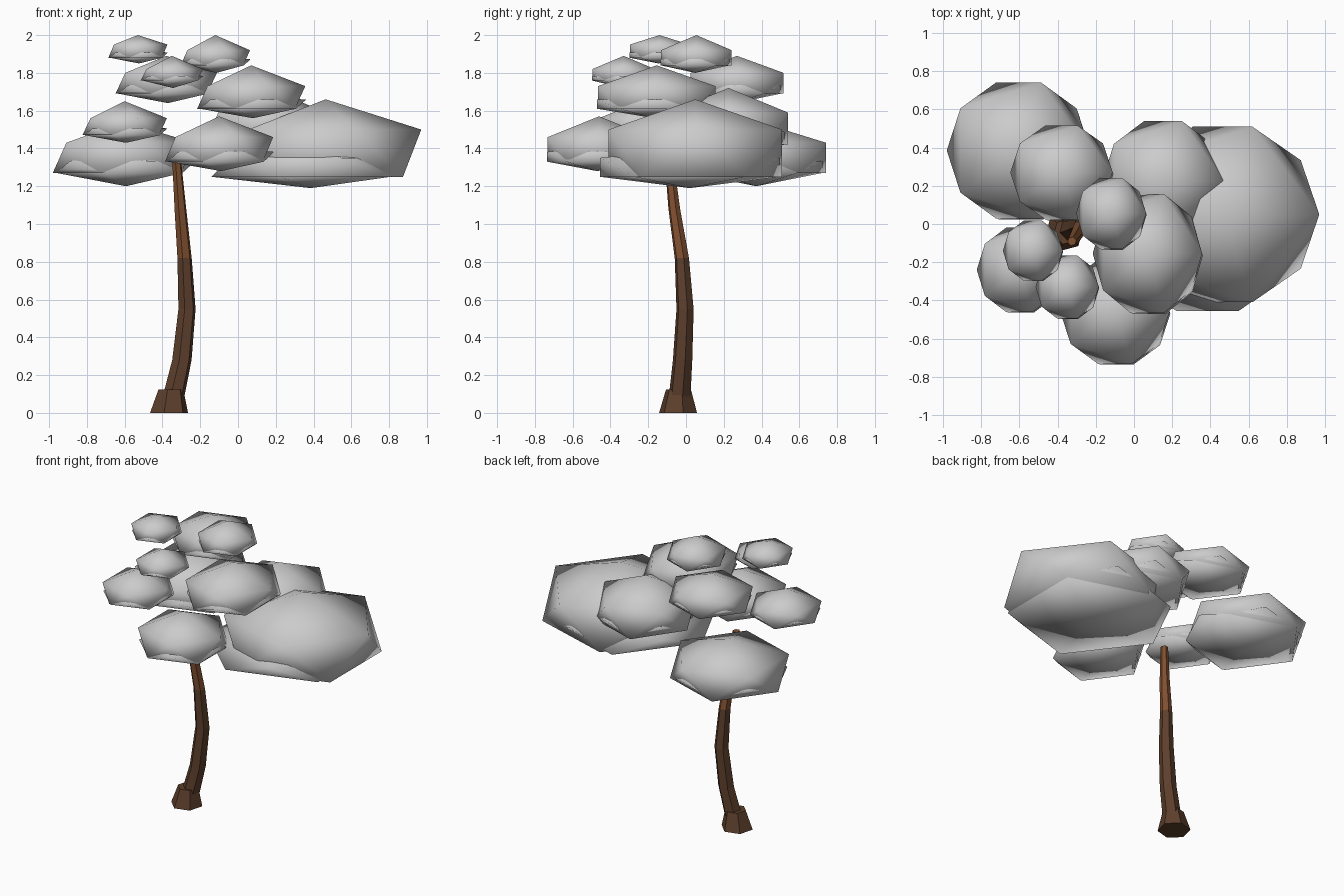
import bpy, bmesh, math
from mathutils import Vector

if "Cube" in bpy.data.objects:
    bpy.data.objects.remove(bpy.data.objects["Cube"])


def link(name, bm, smooth, mat=None):
    me = bpy.data.meshes.new(name)
    bm.to_mesh(me)
    bm.free()
    for p in me.polygons:
        p.use_smooth = smooth
    ob = bpy.data.objects.new(name, me)
    bpy.context.collection.objects.link(ob)
    if mat:
        me.materials.append(mat)
    return ob


def material(name, rgb):
    m = bpy.data.materials.new(name)
    m.diffuse_color = (*rgb, 1)
    m.use_nodes = True
    m.node_tree.nodes["Principled BSDF"].inputs["Base Color"].default_value = m.diffuse_color
    return m


# Squashed icosahedron: levels are the heights of apex, upper ring, lower ring, bottom
def add_puff(bm, cx, cy, rx, ry, levels):
    top, up, low, bot = levels
    for v in bmesh.ops.create_icosphere(bm, subdivisions=1, radius=1)["verts"]:
        x, y, z = v.co
        h = top if z > .8 else up if z > 0 else low if z > -.8 else bot
        v.co = (cx + x * rx, cy + y * ry, h)


# Foliage clump: a domed shell with a flatter, slightly shifted underside shell
def clump(name, cx, cy, rx, ry, top, up, low, bot, shift=(.03, -.03), grow=.98):
    bm = bmesh.new()
    add_puff(bm, cx, cy, rx, ry, (top, up, low, low + .01))
    d = up - low
    add_puff(bm, cx + shift[0] * rx, cy + shift[1] * ry, rx * grow, ry * grow,
             (low + .6 * d, low + .4 * d, low, bot))
    link(name, bm, True)


clump("foliage_right", .464, .05, .566, .54, 1.66, 1.50, 1.25, 1.19, (-.14, -.055), 1.037)
clump("foliage_back", .152, .225, .356, .37, 1.72, 1.59, 1.42, 1.37)
clump("foliage_middle", .07, -.155, .32, .365, 1.84, 1.73, 1.61, 1.56)
clump("foliage_front", -.10, -.46, .32, .32, 1.57, 1.46, 1.33, 1.28)
clump("foliage_left_back", -.605, .385, .42, .42, 1.54, 1.43, 1.27, 1.20)
clump("foliage_left_front", -.60, -.24, .25, .26, 1.65, 1.56, 1.47, 1.43)
clump("foliage_upper_back", -.38, .27, .30, .29, 1.89, 1.80, 1.69, 1.64)
clump("foliage_upper_front", -.35, -.33, .185, .195, 1.89, 1.82, 1.76, 1.72)
clump("foliage_top_left", -.53, -.14, .175, .185, 2.0, 1.95, 1.88, 1.85)
clump("foliage_top", -.12, .055, .205, .22, 2.0, 1.92, 1.84, 1.80)

# Trunk: tapered six-sided segments stacked along a leaning path
dark = material("dark_bark", (.11, .05, .025))
light = material("light_bark", (.22, .08, .03))


def segment(name, a, ra, b, rb, mat, sides=6):
    a, b = Vector(a), Vector(b)
    bm = bmesh.new()
    rings = []
    for c, r in ((a, ra), (b, rb)):
        rings.append([bm.verts.new(c + Vector((r * math.cos(t), r * math.sin(t), 0)))
                      for t in (2 * math.pi * (i + .25) / sides for i in range(sides))])
    for i in range(sides):
        j = (i + 1) % sides
        bm.faces.new((rings[0][i], rings[0][j], rings[1][j], rings[1][i]))
    bm.faces.new(rings[0][::-1])
    bm.faces.new(rings[1])
    link(name, bm, False, mat)


segment("trunk_foot", (-.365, -.042, 0), .104, (-.355, -.04, .125), .068, dark)
path = [((-.345, -.035, .07), .060), ((-.297, -.018, .28), .053), ((-.27, -.005, .55), .047),
        ((-.283, -.022, .82), .039), ((-.305, -.062, 1.08), .032), ((-.325, -.09, 1.34), .024)]
for i in range(len(path) - 1):
    (a, ra), (b, rb) = path[i], path[i + 1]
    segment(f"trunk_segment_{i + 1}", a, ra, b, rb, light if i > 2 else dark)
